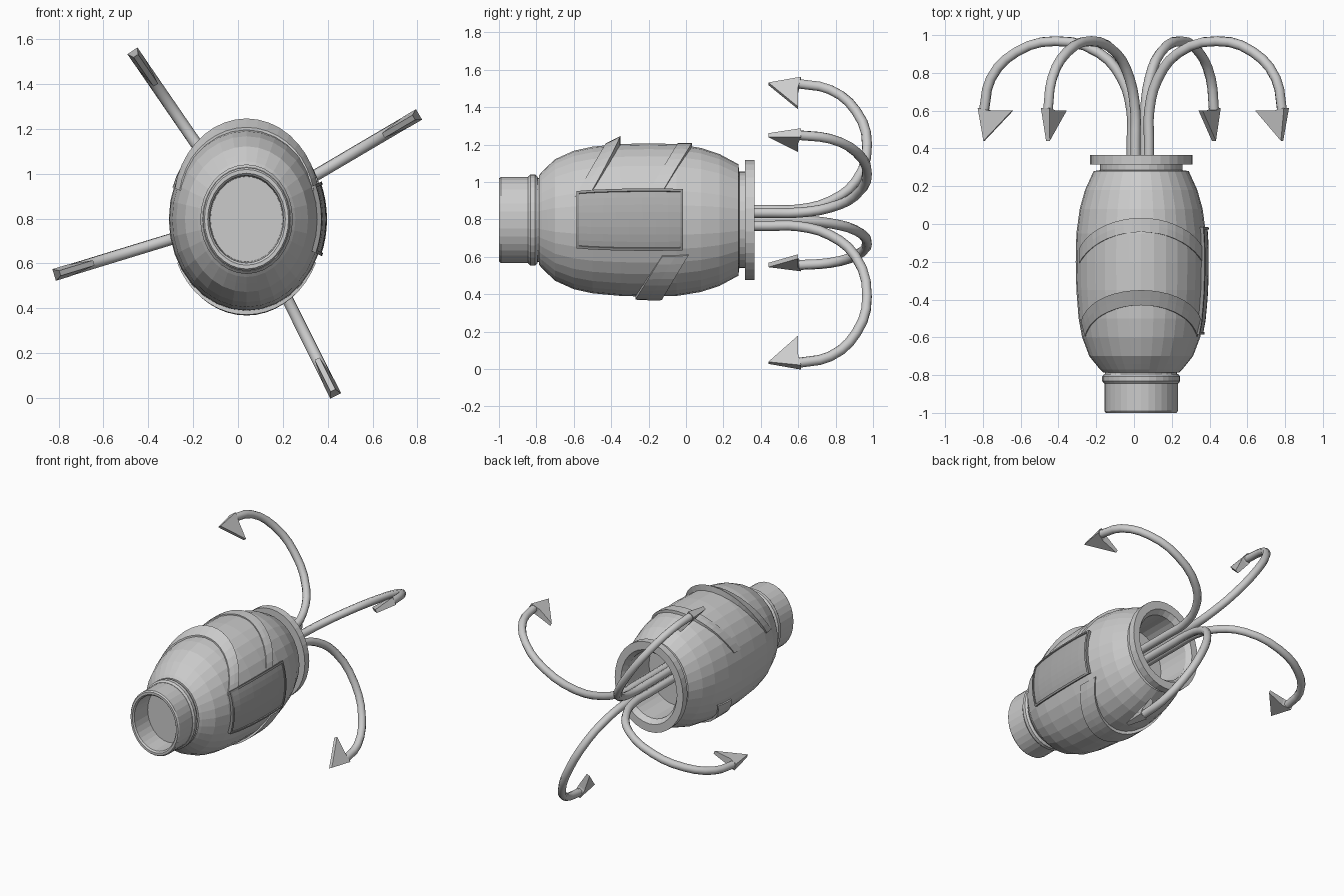
import bpy, bmesh, math
from mathutils import Matrix, Vector

if "Cube" in bpy.data.objects:
    bpy.data.objects.remove(bpy.data.objects["Cube"])

CX, CZ, SX = 0.038, 0.797, 0.845     # body axis and width/height ratio of the oval section
BODY = [(-.785, .24), (-.77, .258), (-.74, .287), (-.7, .325), (-.6, .37), (-.5, .392), (-.35, .406),
        (-.2, .41), (-.05, .406), (.08, .385), (.18, .352), (.28, .298)]


def radius(y):
    for (a, ra), (b, rb) in zip(BODY, BODY[1:]):
        if y <= b:
            return ra + (rb - ra) * max(0, (y - a) / (b - a))
    return BODY[-1][1]


def oval(y, r, th):
    return (CX + SX * r * math.cos(th), y, CZ + r * math.sin(th))


def finish(bm, name, angle=35, color=None):
    bmesh.ops.recalc_face_normals(bm, faces=bm.faces)
    me = bpy.data.meshes.new(name)
    bm.to_mesh(me)
    bm.free()
    ob = bpy.data.objects.new(name, me)
    bpy.context.collection.objects.link(ob)
    bpy.ops.object.select_all(action='DESELECT')
    ob.select_set(True)
    bpy.context.view_layer.objects.active = ob
    if angle:
        bpy.ops.object.shade_smooth_by_angle(angle=math.radians(angle))
    if color:
        mat = bpy.data.materials.new(name)
        mat.diffuse_color = (*color, 1)
        mat.use_nodes = True
        mat.node_tree.nodes["Principled BSDF"].inputs["Base Color"].default_value = mat.diffuse_color
        me.materials.append(mat)
    return ob


def lathe(name, prof, n=32, angle=None):
    """Oval solid of revolution about y, capped at both profile ends."""
    bm = bmesh.new()
    rings = [[bm.verts.new(oval(y, r, 2 * math.pi * i / n)) for i in range(n)] for y, r in prof]
    for a, b in zip(rings, rings[1:]):
        for i in range(n):
            j = (i + 1) % n
            bm.faces.new((a[i], a[j], b[j], b[i]))
    bm.faces.new(rings[0])
    bm.faces.new(rings[-1])
    return finish(bm, name, angle)


def patch(name, d0, d1, n, edges, rise, ny=1, color=None):
    """Slab hugging the body between two angles; edges(th) gives y range, rise(u, v) the height."""
    bm = bmesh.new()
    rows = []
    for i in range(n + 1):
        u = i / n
        th = math.radians(d0 + (d1 - d0) * u)
        y0, y1 = edges(th)
        ys = [(y0 + (y1 - y0) * j / ny, j / ny) for j in range(ny + 1)]
        top = [bm.verts.new(oval(y, radius(y) + rise(u, v), th)) for y, v in ys]
        low = [bm.verts.new(oval(y, radius(y) - .02, th)) for y, v in reversed(ys)]
        rows.append(top + low)
    m = len(rows[0])
    for a, b in zip(rows, rows[1:]):
        for k in range(m):
            bm.faces.new((a[k], a[(k + 1) % m], b[(k + 1) % m], b[k]))
    bm.faces.new(rows[0])
    bm.faces.new(rows[-1])
    return finish(bm, name, None, color)


# Barrel shell with open front neck and open rear mouth
lathe("body", [(-.84, .19), (-.99, .195), (-1, .205), (-1, .222), (-.99, .23), (-.83, .23), (-.785, .225)]
      + BODY + [(.285, .258), (.315, .258), (.315, .32), (.365, .32), (.365, .262), (.33, .235), (.08, .235)])

# Rounded collar around the neck
lathe("neck_collar", [(-.845, .2), (-.845, .232), (-.832, .244), (-.808, .244), (-.795, .232), (-.795, .2)])

# Slanted straps: two over the top, one underneath
def strap(name, d0, d1, y, width, tilt, front, rear):
    def edges(th):
        c = y + tilt * (1 - abs(math.sin(th)))
        return c - width / 2, c + width / 2

    def rise(u, v):
        s = math.sin(math.pi * u)
        return .003 + (front + (rear - front) * v) * (.25 + .75 * s)
    patch(name, d0, d1, 18, edges, rise, 2)

strap("front_strap", 20, 160, -.39, .08, -.25, .008, .04)
strap("rear_strap", 20, 160, -.005, .075, -.25, .005, .017)
strap("lower_strap", -28, -152, -.2, .14, .27, .015, .018)

# Dark side panel and its raised rim
DARK, RIM = (.42, .42, .42), (.3, .3, .3)
patch("side_panel", -21.5, 22, 8, lambda th: (-.58, -.025), lambda u, v: .014, 8, DARK)
for y in (-.585, -.03):
    patch("panel_rim_end", -22.5, 23, 8, lambda th: (y, y + .014), lambda u, v: .022, 1, RIM)
for d in (-22.5, 21):
    patch("panel_rim_side", d, d + 2, 1, lambda th: (-.585, -.016), lambda u, v: .022, 8, RIM)

# Four grapple hooks: bent rod plus a single-barbed head, path given as (distance from axis, y)
PATH = [(.05, .09), (.05, .45), (.052, .6), (.105, .77), (.23, .905), (.47, .968), (.69, .91), (.83, .77), (.868, .6)]
HEAD = [(.895, .615), (.868, .44), (.71, .6), (.83, .6)]
HX, HZ = .036, .81


def hook(deg):
    a = math.radians(deg)
    out, side = Vector((math.cos(a), 0, math.sin(a))), Vector((-math.sin(a), 0, math.cos(a)))
    place = lambda r, y, s=0: Vector((HX, y, HZ)) + out * r + side * s
    cu = bpy.data.curves.new("hook_rod", 'CURVE')
    cu.dimensions = '3D'
    cu.bevel_depth, cu.bevel_resolution, cu.resolution_u, cu.use_fill_caps = .027, 2, 3, True
    sp = cu.splines.new('BEZIER')
    sp.bezier_points.add(len(PATH) - 1)
    for p, (r, y) in zip(sp.bezier_points, PATH):
        p.co = place(r, y)
        p.handle_left_type = p.handle_right_type = 'AUTO'
    ob = bpy.data.objects.new("hook_rod", cu)
    bpy.context.collection.objects.link(ob)
    bpy.ops.object.select_all(action='DESELECT')
    ob.select_set(True)
    bpy.context.view_layer.objects.active = ob
    bpy.ops.object.convert(target='MESH')
    bpy.ops.object.shade_smooth_by_angle(angle=math.radians(50))
    # wedge head, thick at the rod and thin at point and barb
    bm = bmesh.new()
    half = [.027, .012, .012, .027]
    l, r = [[bm.verts.new(place(p, y, s * h)) for (p, y), h in zip(HEAD, half)] for s in (-1, 1)]
    bm.faces.new(l)
    bm.faces.new(r)
    for i in range(4):
        j = (i + 1) % 4
        bm.faces.new((l[i], l[j], r[j], r[i]))
    finish(bm, "hook_barb", None)


for deg in (124.5, 30.5, 197, 296.5):
    hook(deg)
